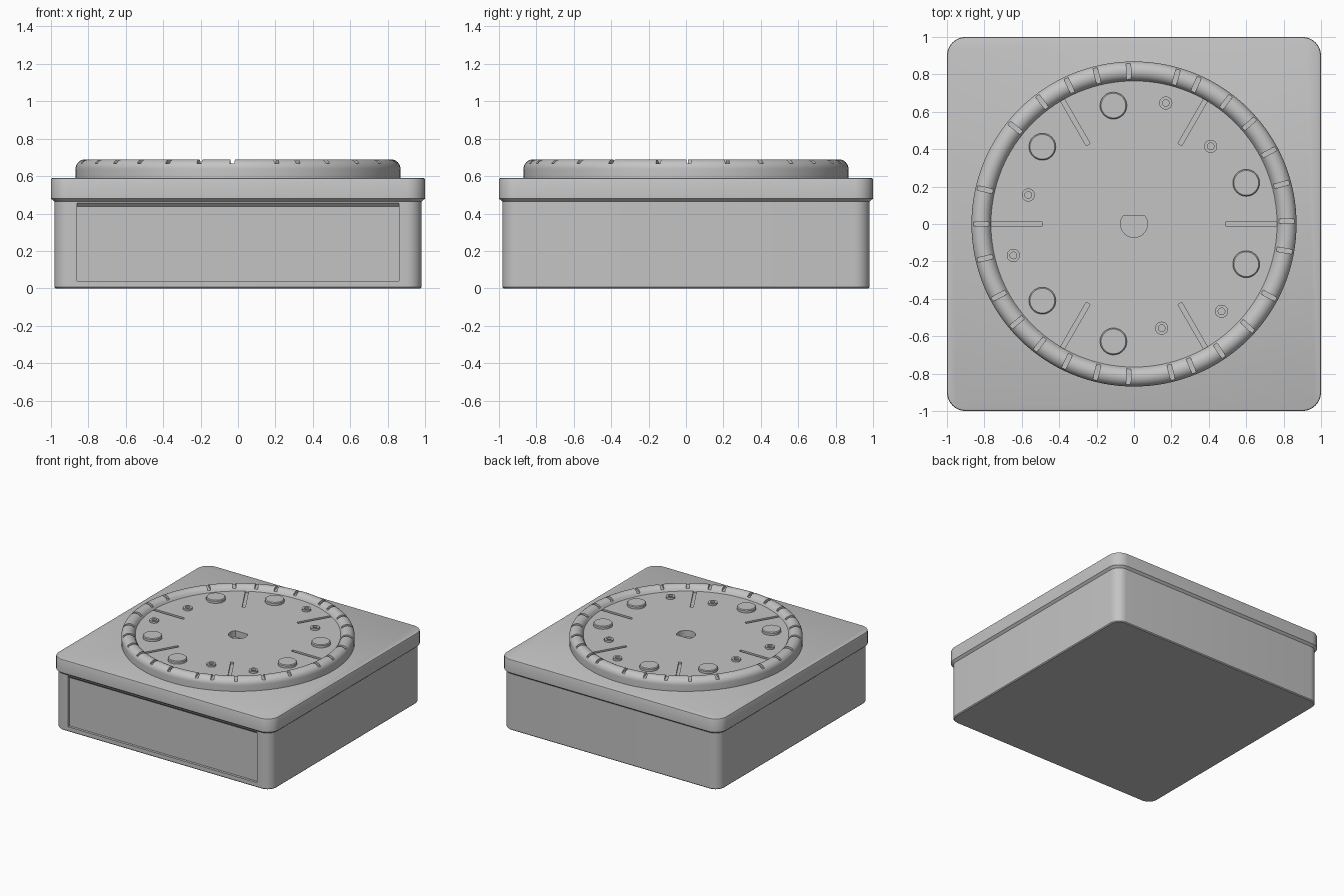
import bpy, bmesh
from math import cos, sin, pi, radians
from mathutils import Matrix, Vector

cube = bpy.data.objects.get("Cube")
if cube:
    bpy.data.objects.remove(cube, do_unlink=True)

grey = bpy.data.materials.new("plain grey")
grey.use_nodes = True
grey.diffuse_color = (0.55, 0.55, 0.55, 1)
grey.node_tree.nodes["Principled BSDF"].inputs["Base Color"].default_value = grey.diffuse_color


def circle(r, z, n=96, start=0.0, sweep=2 * pi):
    return [(r * cos(start + sweep * i / n), r * sin(start + sweep * i / n), z) for i in range(n)]


def rounded_square(half, z, steps=8):
    """Square outline whose corner radius shrinks with its inset."""
    r = half - 0.9
    pts = []
    for k, (sx, sy) in enumerate([(1, 1), (-1, 1), (-1, -1), (1, -1)]):
        for i in range(steps + 1):
            a = pi / 2 * (k + i / steps)
            pts.append((sx * 0.9 + r * cos(a), sy * 0.9 + r * sin(a), z))
    return pts


def loft(bm, loops):
    """Closed solid through a stack of matching outlines."""
    rings = [[bm.verts.new(p) for p in loop] for loop in loops]
    n = len(rings[0])
    for a, b in zip(rings, rings[1:]):
        for i in range(n):
            j = (i + 1) % n
            bm.faces.new((a[i], a[j], b[j], b[i]))
    bm.faces.new(rings[0][::-1])
    bm.faces.new(rings[-1])


def box(bm, r0, r1, z0, z1, width, angle):
    """Radial bar at the given angle."""
    m = (Matrix.Rotation(angle, 4, 'Z')
         @ Matrix.Translation(((r0 + r1) / 2, 0, (z0 + z1) / 2))
         @ Matrix.Diagonal((r1 - r0, width, z1 - z0, 1)))
    bmesh.ops.create_cube(bm, size=1, matrix=m)


def finish(name, bm, location=(0, 0, 0)):
    bmesh.ops.recalc_face_normals(bm, faces=bm.faces)
    me = bpy.data.meshes.new(name)
    bm.to_mesh(me)
    bm.free()
    me.materials.append(grey)
    ob = bpy.data.objects.new(name, me)
    ob.location = location
    bpy.context.collection.objects.link(ob)
    return ob


def select(ob):
    bpy.ops.object.select_all(action='DESELECT')
    ob.select_set(True)
    bpy.context.view_layer.objects.active = ob


def smooth(ob):
    select(ob)
    bpy.ops.object.shade_smooth_by_angle(angle=radians(30))


def solid(name, loops, location=(0, 0, 0)):
    bm = bmesh.new()
    loft(bm, loops)
    return finish(name, bm, location)


def cut(ob, cutter):
    cutter.hide_render = True
    mod = ob.modifiers.new("cut", 'BOOLEAN')
    mod.operation, mod.solver, mod.object = 'DIFFERENCE', 'EXACT', cutter
    select(ob)
    bpy.ops.object.modifier_apply(modifier=mod.name)
    bpy.data.objects.remove(cutter, do_unlink=True)


# Box body with a shallow front panel recess, sloped along its top edge
body = solid("box_body", [rounded_square(h, z) for h, z in
                          [(0.975, 0), (0.982, 0.007), (0.982, 0.466)]])
panel = [(-1.002, 0.04), (-0.962, 0.04), (-0.962, 0.437), (-1.002, 0.477)]
cut(body, solid("panel_cutter", [[(x, y, z) for y, z in panel] for x in (-0.86, 0.86)]))
smooth(body)

# Overhanging lid with a chamfered underside
lid = solid("lid", [rounded_square(h, z) for h, z in
                    [(0.982, 0.464), (1, 0.48), (1, 0.58), (0.997, 0.587), (0.99, 0.59)]])
smooth(lid)

# Round platter with a half-round rim
FLOOR = 0.652
rim = [(0.869, 0.585)]
rim += [(0.817 + 0.052 * cos(pi * i / 16), 0.638 + 0.052 * sin(pi * i / 16)) for i in range(16)]
rim += [(0.765, FLOOR)]
rim = [p for p in rim if p[0] > 0.767 or p[1] == FLOOR]
platter = solid("platter", [circle(r, z, 128) for r, z in rim])

# Rim notches, radial slots and the D-shaped shaft hole
notch_angles = [1, 15, 28, 41, 53, 66, 74, 92, 104, 115, 127, 141, 167, 180, 193,
                208, 220, 232, 244, 256, 268, 284, 292, 304, 318, 332, 350]
bm = bmesh.new()
for a in notch_angles:
    box(bm, 0.74, 0.9, 0.668, 0.72, 0.024, radians(a))
for k in range(6):
    box(bm, 0.49, 0.765, 0.637, 0.662, 0.024, k * pi / 3)
flat = radians(39)
d_shape = [circle(0.072, z, 24, pi - flat, pi + 2 * flat) + [(0.072 * cos(flat), 0.072 * sin(flat), z)]
           for z in (0.6, 0.7)]
loft(bm, d_shape)
cut(platter, finish("platter_cutter", bm))
smooth(platter)

# Round buttons on the platter floor
for i, (x, y) in enumerate([(-0.11, 0.633), (-0.49, 0.413), (0.6, 0.22),
                            (0.6, -0.215), (-0.49, -0.41), (-0.11, -0.628)]):
    smooth(solid(f"button_{i + 1}", [circle(r, FLOOR + h, 32) for r, h in
                                     [(0.072, -0.01), (0.072, 0.018), (0.066, 0.024)]], (x, y, 0)))

# Small hollow studs between the buttons
for i, (x, y) in enumerate([(0.17, 0.647), (0.41, 0.415), (-0.565, 0.155),
                            (-0.645, -0.168), (0.148, -0.557), (0.468, -0.467)]):
    smooth(solid(f"stud_{i + 1}", [circle(r, FLOOR + h, 24) for r, h in
                                   [(0.035, -0.01), (0.035, 0.015), (0.018, 0.015), (0.018, 0.001)]],
                 (x, y, 0)))
